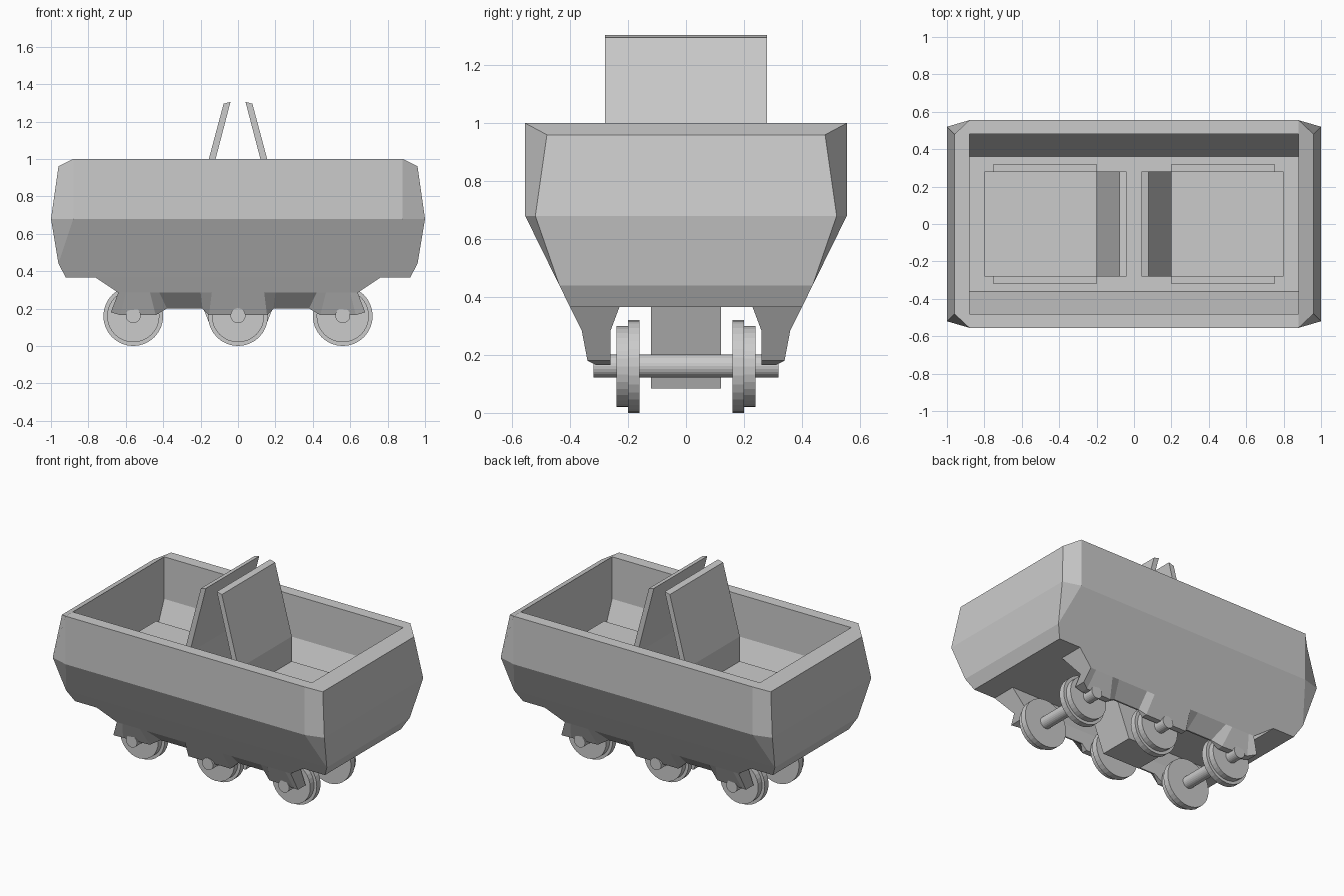
import bpy, bmesh, math
from mathutils import Matrix

cube = bpy.data.objects.get("Cube")
if cube:
    bpy.data.objects.remove(cube)

grey = bpy.data.materials.new("plain grey")
grey.use_nodes = True
grey.diffuse_color = (0.6, 0.6, 0.6, 1)
grey.node_tree.nodes["Principled BSDF"].inputs["Base Color"].default_value = (0.6, 0.6, 0.6, 1)


def finish(name, bm):
    bmesh.ops.remove_doubles(bm, verts=bm.verts, dist=0.0005)
    bmesh.ops.recalc_face_normals(bm, faces=bm.faces)
    mesh = bpy.data.meshes.new(name)
    bm.to_mesh(mesh)
    bm.free()
    mesh.materials.append(grey)
    obj = bpy.data.objects.new(name, mesh)
    bpy.context.collection.objects.link(obj)
    return obj


def loft(name, rings):
    """Skin closed rings of equal length and cap both ends."""
    bm = bmesh.new()
    rows = [[bm.verts.new(p) for p in ring] for ring in rings]
    count = len(rows[0])
    for low, high in zip(rows, rows[1:]):
        for i in range(count):
            j = (i + 1) % count
            bm.faces.new((low[i], low[j], high[j], high[i]))
    bm.faces.new(rows[0])
    bm.faces.new(rows[-1])
    return finish(name, bm)


def prism(name, profile, half_width):
    """Extrude an x-z profile across the car."""
    return loft(name, [[(x, y, z) for x, z in profile] for y in (-half_width, half_width)])


def box_profile(x0, x1, z0, z1):
    return [(x0, z0), (x1, z0), (x1, z1), (x0, z1)]


def cylinder(name, radius, y0, y1, x, z, segments=32):
    bm = bmesh.new()
    place = Matrix.Translation((x, (y0 + y1) / 2, z)) @ Matrix.Rotation(math.pi / 2, 4, "X")
    bmesh.ops.create_cone(bm, cap_ends=True, segments=segments, radius1=radius,
                          radius2=radius, depth=abs(y1 - y0), matrix=place)
    return finish(name, bm)


def corner_ring(side, end):
    """Ring with cut corners from one side point and one end point."""
    signs = [(1, -1), (1, 1), (1, 1), (-1, 1), (-1, 1), (-1, -1), (-1, -1), (1, -1)]
    picks = [end, end, side, side] * 2
    return [(p[0] * sx, p[1] * sy, p[2]) for p, (sx, sy) in zip(picks, signs)]


# Open tub: outer skin, rim, inner walls and floor
tub_corners = [
    ((0.92, 0.40, 0.365),) * 2,
    ((0.96, 0.437, 0.44),) * 2,
    ((0.88, 0.555, 0.68), (1.0, 0.52, 0.68)),
    ((0.88, 0.555, 1.0), (0.96, 0.48, 0.96)),
    ((0.88, 0.48, 1.0),) * 2,
    ((0.88, 0.48, 0.72),) * 2,
    ((0.88, 0.36, 0.44),) * 2,
]
loft("tub", [corner_ring(side, end) for side, end in tub_corners])

# Two seats placed back to back
backrest = [(0.16, 0.44), (0.2, 0.44), (0.2, 0.835), (0.077, 1.295), (0.04, 1.305), (0.16, 0.845)]
for s, label in ((-1, "right"), (1, "left")):
    for part, profile, half in (
        ("seat_base", box_profile(0.2, 0.75, 0.44, 0.61), 0.32),
        ("seat_cushion", box_profile(0.2, 0.8, 0.61, 0.67), 0.28),
        ("backrest", backrest, 0.28),
    ):
        prism(f"{label}_{part}", [(s * x, z) for x, z in profile], half)

# Central block under the floor
prism("under_block", [(-0.25, 0.365), (0.25, 0.365), (0.14, 0.085), (-0.14, 0.085)], 0.12)

# Wheel frames: columns of top x, middle x, bottom x, bottom z, bottom outer y
half_columns = [
    (-0.76, -0.64, -0.68, 0.18, 0.34),
    (-0.70, -0.60, -0.63, 0.165, 0.31),
    (-0.47, -0.47, -0.44, 0.165, 0.30),
    (-0.42, -0.42, -0.38, 0.20, 0.27),
    (-0.20, -0.20, -0.19, 0.20, 0.27),
    (-0.14, -0.14, -0.155, 0.165, 0.30),
]
columns = half_columns + [(-a, -b, -c, z, y) for a, b, c, z, y in reversed(half_columns)]
for s, label in ((-1, "front"), (1, "back")):
    rings = []
    for top, mid, low, z, outer in columns:
        rings.append([(top, s * 0.23, 0.365), (mid, s * 0.26, 0.285), (low, s * 0.26, z),
                      (low, s * outer, z), (mid, s * 0.36, 0.285), (top, s * 0.40, 0.365)])
    loft(f"{label}_wheel_frame", rings)

# Three axles with flanged wheels
for number, x in enumerate((-0.56, 0, 0.56), 1):
    cylinder(f"axle_{number}", 0.04, -0.32, 0.32, x, 0.162, 24)
    for s, label in ((-1, "front"), (1, "back")):
        cylinder(f"{label}_wheel_flange_{number}", 0.16, s * 0.16, s * 0.2, x, 0.16)
        cylinder(f"{label}_wheel_tread_{number}", 0.14, s * 0.2, s * 0.24, x, 0.16)
